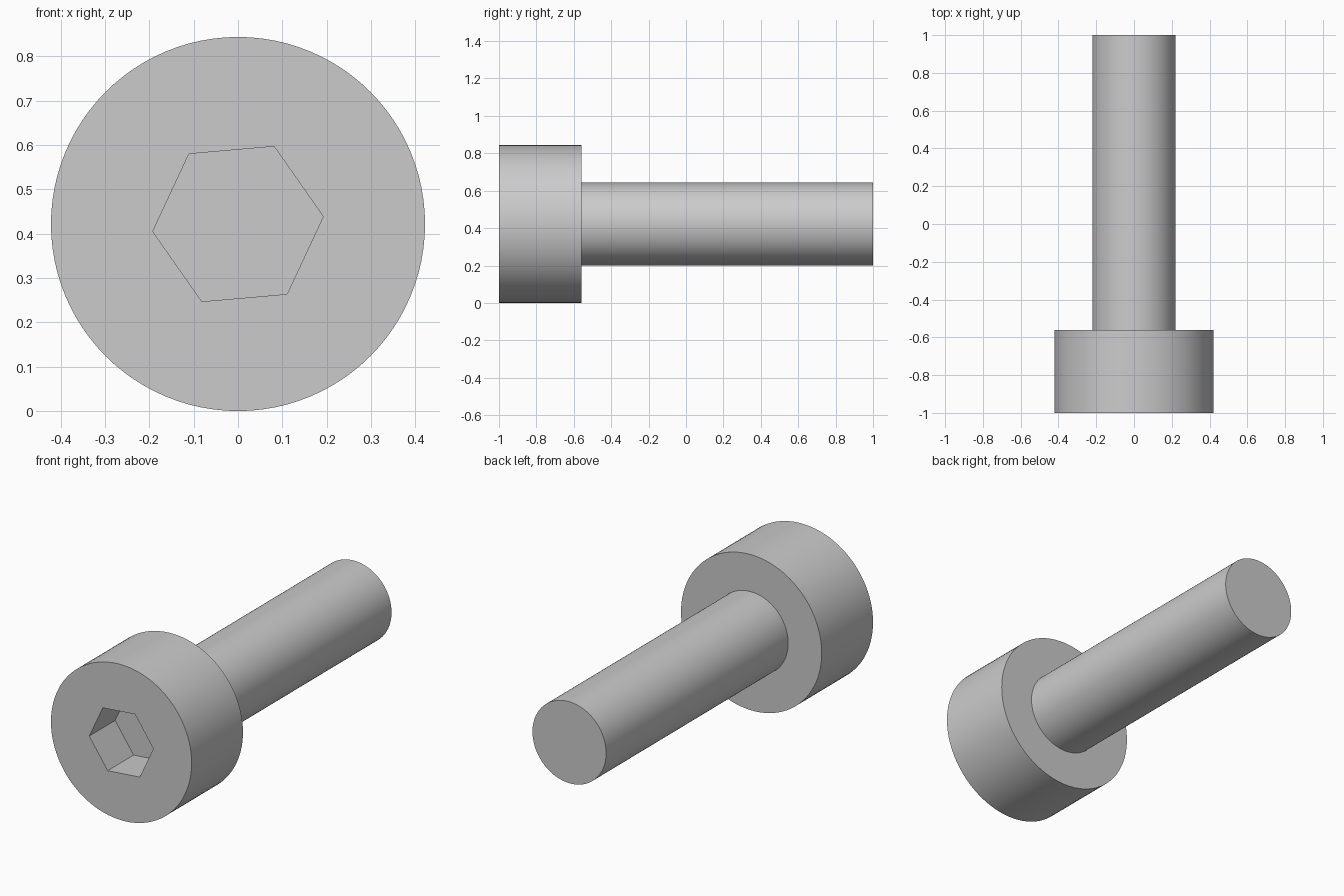
import bpy
import bmesh
import math

if "Cube" in bpy.data.objects:
    bpy.data.objects.remove(bpy.data.objects["Cube"], do_unlink=True)

SEGMENTS = 96
AXIS_Z = 0.422
HEAD_RADIUS, SHAFT_RADIUS, SOCKET_RADIUS = 0.422, 0.221, 0.193
FRONT_Y, SHOULDER_Y, TIP_Y = -1.0, -0.56, 1.0
SOCKET_DEPTH = 0.222
SOCKET_TURN = math.radians(5)

steel = bpy.data.materials.new("plain grey steel")
steel.use_nodes = True
grey = (0.6, 0.6, 0.6, 1)
steel.diffuse_color = grey
steel.node_tree.nodes["Principled BSDF"].inputs["Base Color"].default_value = grey


def ring(bm, radius, y, sides=SEGMENTS, turn=0.0):
    """Closed loop of vertices around the bolt axis."""
    angles = [turn + math.tau * i / sides for i in range(sides)]
    return [bm.verts.new((radius * math.cos(a), y, AXIS_Z + radius * math.sin(a)))
            for a in angles]


def wall(bm, a, b):
    """Quads joining two rings with equal vertex counts."""
    for i in range(len(a)):
        j = (i + 1) % len(a)
        bm.faces.new((a[i], a[j], b[j], b[i]))


def loop_edges(bm, loop):
    return [bm.edges.get((loop[i - 1], loop[i])) for i in range(len(loop))]


def finish(bm, name):
    bmesh.ops.recalc_face_normals(bm, faces=bm.faces[:])
    mesh = bpy.data.meshes.new(name)
    bm.to_mesh(mesh)
    bm.free()
    mesh.materials.append(steel)
    obj = bpy.data.objects.new(name, mesh)
    bpy.context.collection.objects.link(obj)
    bpy.ops.object.select_all(action="DESELECT")
    obj.select_set(True)
    bpy.context.view_layer.objects.active = obj
    bpy.ops.object.shade_smooth_by_angle(angle=math.radians(30))
    return obj


# Cylindrical head with a blind hexagonal socket
bm = bmesh.new()
rim = ring(bm, HEAD_RADIUS, FRONT_Y)
shoulder = ring(bm, HEAD_RADIUS, SHOULDER_Y)
wall(bm, rim, shoulder)
bm.faces.new(shoulder)
mouth = ring(bm, SOCKET_RADIUS, FRONT_Y, 6, SOCKET_TURN)
floor = ring(bm, SOCKET_RADIUS, FRONT_Y + SOCKET_DEPTH, 6, SOCKET_TURN)
wall(bm, mouth, floor)
bm.faces.new(floor)
bmesh.ops.triangle_fill(bm, use_beauty=True, normal=(0, -1, 0),
                        edges=loop_edges(bm, rim) + loop_edges(bm, mouth))
finish(bm, "head")

# Plain shaft, its root slightly sunk into the head
bm = bmesh.new()
root = ring(bm, SHAFT_RADIUS, SHOULDER_Y - 0.02)
tip = ring(bm, SHAFT_RADIUS, TIP_Y)
wall(bm, root, tip)
bm.faces.new(root)
bm.faces.new(tip)
finish(bm, "shaft")
